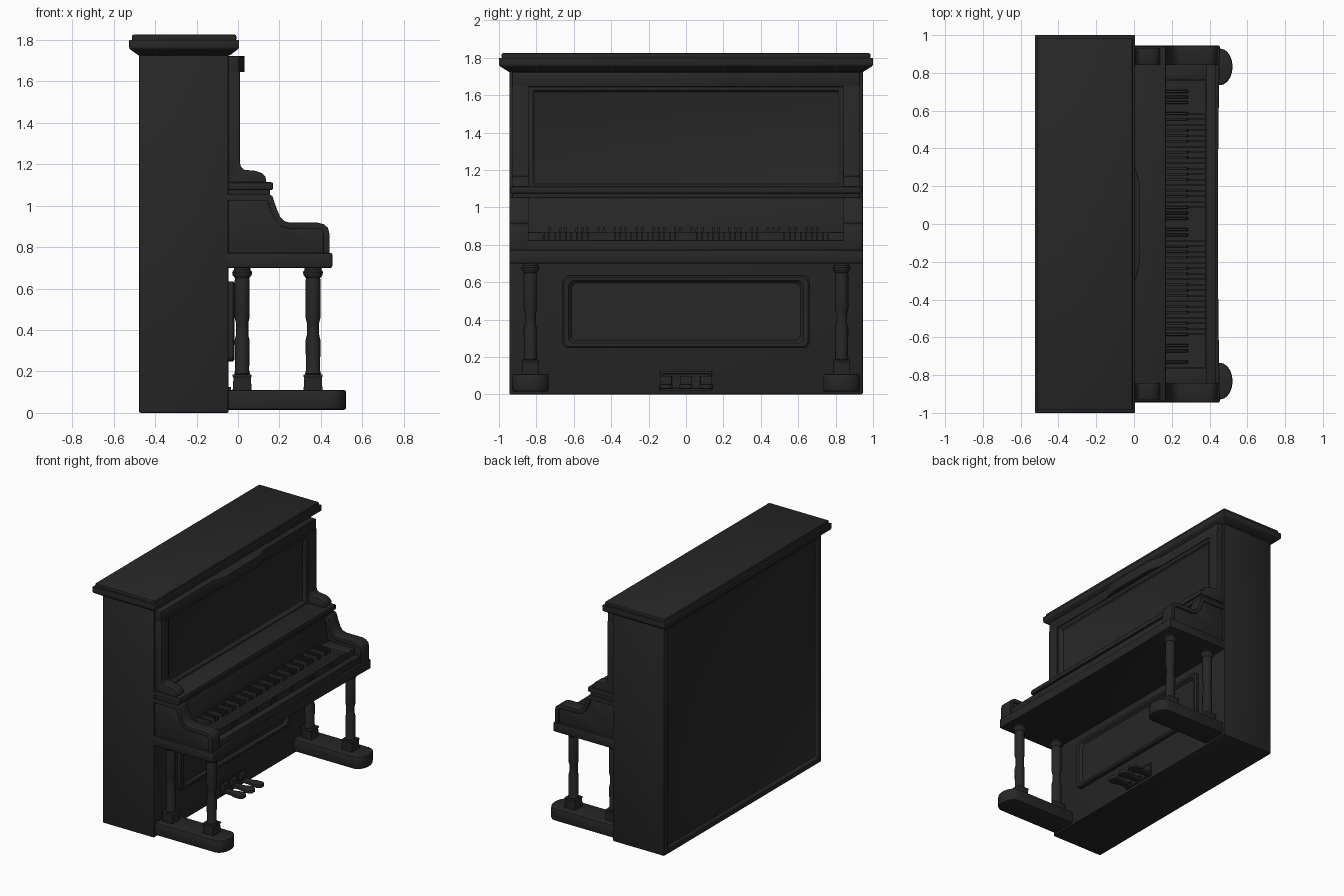
import bpy, bmesh, math
from mathutils import Vector

if "Cube" in bpy.data.objects:
    bpy.data.objects.remove(bpy.data.objects["Cube"])

ebony = bpy.data.materials.new("ebony")
ebony.diffuse_color = (0.02, 0.02, 0.02, 1)
ebony.use_nodes = True
ebony.node_tree.nodes["Principled BSDF"].inputs["Base Color"].default_value = ebony.diffuse_color


def finish(name, bm, bevel=0.0, seg=2):
    bmesh.ops.recalc_face_normals(bm, faces=bm.faces)
    if bevel:
        edges = [e for e in bm.edges if len(e.link_faces) == 2 and e.calc_face_angle(0) > math.radians(35)]
        bmesh.ops.bevel(bm, geom=edges, offset=bevel, segments=seg, profile=0.5, affect='EDGES', clamp_overlap=True)
    me = bpy.data.meshes.new(name)
    bm.to_mesh(me)
    bm.free()
    ob = bpy.data.objects.new(name, me)
    bpy.context.collection.objects.link(ob)
    me.materials.append(ebony)
    bpy.ops.object.select_all(action='DESELECT')
    ob.select_set(True)
    bpy.context.view_layer.objects.active = ob
    bpy.ops.object.shade_smooth_by_angle(angle=math.radians(35))
    return ob


def add_loft(bm, rings):
    loops = [[bm.verts.new(p) for p in r] for r in rings]
    n = len(loops[0])
    for a, b in zip(loops, loops[1:]):
        for i in range(n):
            bm.faces.new((a[i], a[(i + 1) % n], b[(i + 1) % n], b[i]))
    bm.faces.new(loops[0][::-1])
    bm.faces.new(loops[-1])


def rect(x0, x1, y0, y1, z):
    return [(x0, y0, z), (x1, y0, z), (x1, y1, z), (x0, y1, z)]


def add_box(bm, x, y, z):
    add_loft(bm, [rect(*x, *y, z[0]), rect(*x, *y, z[1])])


def box(name, x, y, z, bevel=0.0):
    bm = bmesh.new()
    add_box(bm, x, y, z)
    return finish(name, bm, bevel)


def prism(name, pts, axis, lo, hi, bevel=0.0):
    bm = bmesh.new()
    put = (lambda a, b, h: (a, h, b)) if axis == 'y' else (lambda a, b, h: (a, b, h))
    add_loft(bm, [[put(a, b, h) for a, b in pts] for h in (lo, hi)])
    return finish(name, bm, bevel)


def recessed(name, x, y, z, side, margin, depth, bevel, slope=0.0):
    """Box whose front (side=1) or back (side=-1) face holds a sunken panel."""
    bm = bmesh.new()
    add_box(bm, x, y, z)
    bmesh.ops.recalc_face_normals(bm, faces=bm.faces)
    face = next(f for f in bm.faces if f.normal.x * side > 0.9)
    bmesh.ops.inset_region(bm, faces=[face], thickness=margin)
    bmesh.ops.inset_region(bm, faces=[face], thickness=max(slope, 0.002))
    for v in face.verts:
        v.co.x -= side * depth
    return finish(name, bm, bevel)


def offset(pts, d):
    out = []
    for i, p in enumerate(pts):
        a, b = Vector(pts[max(i - 1, 0)]), Vector(pts[min(i + 1, len(pts) - 1)])
        t = (b - a).normalized()
        out.append((p[0] + t.y * d, p[1] - t.x * d))
    return out


# Case with sunken back, and stepped lid with a coved underside
recessed("case", (-0.478, -0.045), (-0.945, 0.945), (0, 1.75), -1, 0.065, 0.025, 0.008)
bm = bmesh.new()
add_loft(bm, [rect(-0.48, -0.04, -0.947, 0.947, 1.725), rect(-0.522, 0, -0.995, 0.995, 1.755),
              rect(-0.525, 0.005, -1, 1, 1.762), rect(-0.525, 0.005, -1, 1, 1.80)])
finish("lid_moulding", bm, 0.004)
box("lid_top", (-0.512, -0.008), (-0.986, 0.986), (1.795, 1.825), 0.008)

# Upper front panel, top rail with raised finger lip
recessed("upper_panel", (-0.06, -0.003), (-0.845, 0.845), (1.10, 1.65), 1, 0.036, 0.024, 0.003, 0.012)
prism("top_rail", [(-0.06, -0.93), (0.004, -0.93), (0.004, -0.30), (0.012, -0.28), (0.024, -0.235), (0.032, -0.21),
                   (0.032, 0.21), (0.024, 0.235), (0.012, 0.28), (0.004, 0.30), (0.004, 0.93), (-0.06, 0.93)],
      'z', 1.645, 1.722, 0.004)

# Shelf above the keys and sloped fallboard
box("shelf_lower", (-0.06, 0.155), (-0.93, 0.93), (1.05, 1.085), 0.006)
box("shelf_top", (-0.06, 0.17), (-0.94, 0.94), (1.075, 1.113), 0.01)
prism("fallboard", [(-0.06, 1.07), (0.13, 1.07), (0.165, 0.87), (0.165, 0.77), (-0.06, 0.77)], 'y', -0.85, 0.85, 0.003)

# Key bed with slightly hollow front edge
front = [(0.444 + 0.011 * (i / 6) ** 2, 0.945 * i / 6) for i in range(-6, 7)]
prism("key_bed", [(-0.06, -0.945)] + front + [(-0.06, 0.945)], 'z', 0.70, 0.772, 0.008)
box("key_slip", (0.383, 0.435), (-0.85, 0.85), (0.765, 0.825), 0.006)

# Keys: 52 naturals, 36 sharps
bm_w, bm_b = bmesh.new(), bmesh.new()
pitch = 1.52 / 52
for i in range(52):
    y = -0.76 + i * pitch
    add_box(bm_w, (0.15, 0.382), (y + 0.001, y + pitch - 0.001), (0.80, 0.868))
    if i < 51 and i % 7 in (0, 2, 3, 5, 6):
        c, h = y + pitch, 0.0075
        add_loft(bm_b, [rect(0.15, 0.287, c - h, c + h, 0.855), rect(0.15, 0.28, c - h * 0.8, c + h * 0.8, 0.895)])
finish("natural_keys", bm_w)
finish("sharp_keys", bm_b)

# Side parts, mirrored left and right
arm = [(-0.06, 1.055), (0.15, 1.055), (0.167, 1.045), (0.185, 0.99), (0.203, 0.947), (0.222, 0.926), (0.25, 0.918),
       (0.385, 0.918), (0.415, 0.91), (0.434, 0.893), (0.441, 0.865), (0.441, 0.77)]
pillar = [(-0.06, 1.65), (0.009, 1.65), (0.009, 1.21), (0.014, 1.187), (0.03, 1.173), (0.085, 1.168), (0.115, 1.157),
          (0.133, 1.138), (0.138, 1.105), (-0.06, 1.105)]
leg_profile = [(0.034, 0.18), (0.038, 0.19), (0.034, 0.205), (0.036, 0.35), (0.030, 0.375), (0.030, 0.435),
               (0.036, 0.46), (0.036, 0.64), (0.034, 0.65), (0.046, 0.665), (0.048, 0.68), (0.04, 0.69), (0.04, 0.705)]
foot_arc = [(0.455 + 0.067 * math.cos(t), 0.097 * math.sin(t)) for t in
            [math.pi * (k / 10 - 0.5) for k in range(11)]]
for s, tag in ((1, "right"), (-1, "left")):
    def span(a, b):
        return sorted((s * a, s * b))
    prism(f"{tag}_pillar", pillar, 'y', *span(0.842, 0.93), 0.003)
    prism(f"{tag}_arm", offset(arm, 0.012) + [(-0.06, 0.77)], 'y', *span(0.852, 0.93), 0.002)
    prism(f"{tag}_arm_cap", arm + offset(arm, 0.03)[::-1], 'y', *span(0.842, 0.944), 0.006)
    box(f"{tag}_key_block", (0.15, 0.385), span(0.762, 0.855), (0.765, 0.868), 0.004)
    # Foot with rounded toe
    prism(f"{tag}_foot", [(x, y + s * 0.832) for x, y in [(-0.06, -0.097)] + foot_arc + [(-0.06, 0.097)]],
          'z', 0.015, 0.11, 0.01)
    # Turned legs on square blocks
    for x, where in ((0.02, "rear"), (0.362, "front")):
        bm = bmesh.new()
        y = s * 0.832
        add_loft(bm, [[(x + r * math.cos(k * math.pi / 8), y + r * math.sin(k * math.pi / 8), z) for k in range(16)]
                      for r, z in leg_profile])
        finish(f"{tag}_{where}_leg", bm)
        bm = bmesh.new()
        add_loft(bm, [rect(x - w, x + w, y - w, y + w, z) for w, z in ((0.046, 0.105), (0.042, 0.17), (0.046, 0.175),
                                                                      (0.046, 0.185))])
        finish(f"{tag}_{where}_leg_block", bm, 0.002)


# Lower panel: rounded raised frame around a sunken field
def rounded(yh, zc, zh, r, x):
    return [(x, sy * (yh - r) + r * math.cos(a), zc + sz * (zh - r) + r * math.sin(a))
            for q, (sy, sz) in enumerate(((1, 1), (-1, 1), (-1, -1), (1, -1)))
            for a in [math.pi / 2 * (q + k / 4) for k in range(5)]]


bm = bmesh.new()
add_loft(bm, [rounded(0.66, 0.442, 0.193, 0.03, -0.06), rounded(0.66, 0.442, 0.193, 0.03, -0.024),
              rounded(0.652, 0.442, 0.185, 0.03, -0.016), rounded(0.628, 0.442, 0.168, 0.03, -0.018),
              rounded(0.612, 0.442, 0.154, 0.03, -0.038)])
finish("lower_panel", bm)

# Pedals and pedal plate
recessed("pedal_plate", (-0.06, -0.034), (-0.138, 0.138), (0.02, 0.125), 1, 0.018, 0.009, 0.002)
for i, y in enumerate((-0.108, 0, 0.108)):
    pts = [(-0.05, -0.022), (0.03, -0.022), (0.07, -0.036), (0.115, -0.036), (0.132, -0.018),
           (0.132, 0.018), (0.115, 0.036), (0.07, 0.036), (0.03, 0.022), (-0.05, 0.022)]
    prism(f"pedal_{i + 1}", [(px, y + py) for px, py in pts], 'z', 0.03, 0.055, 0.005)
    box(f"pedal_hub_{i + 1}", (-0.05, -0.02), (y - 0.032, y + 0.032), (0.05, 0.1), 0.004)
